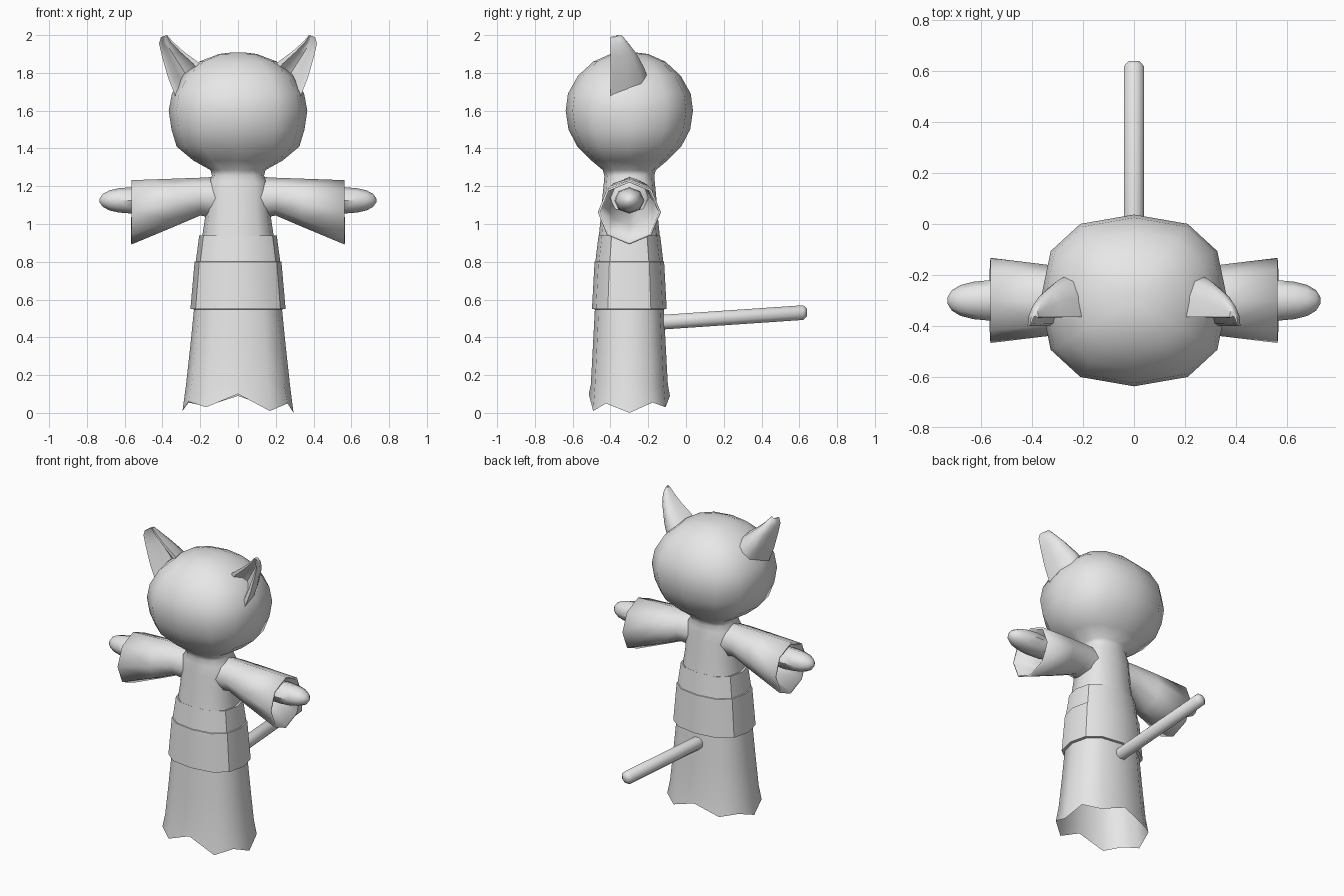
import bpy, bmesh, math

if "Cube" in bpy.data.objects:
    bpy.data.objects.remove(bpy.data.objects["Cube"])

Y0 = -0.30  # depth of the body axis

grey = bpy.data.materials.new("plain grey")
grey.diffuse_color = (0.8, 0.8, 0.8, 1)
grey.use_nodes = True
grey.node_tree.nodes["Principled BSDF"].inputs["Base Color"].default_value = grey.diffuse_color


def loft(name, rings, cap_start=True, cap_end=True, thickness=0.0, angle=50):
    """Skin a list of equally long closed rings and shade the result."""
    bm = bmesh.new()
    rows = [[bm.verts.new(p) for p in ring] for ring in rings]
    n = len(rows[0])
    for a, b in zip(rows, rows[1:]):
        for i in range(n):
            j = (i + 1) % n
            bm.faces.new((a[i], a[j], b[j], b[i]))
    if cap_start:
        bm.faces.new(rows[0])
    if cap_end:
        bm.faces.new(rows[-1])
    bmesh.ops.recalc_face_normals(bm, faces=bm.faces)
    mesh = bpy.data.meshes.new(name)
    bm.to_mesh(mesh)
    bm.free()
    mesh.materials.append(grey)
    obj = bpy.data.objects.new(name, mesh)
    bpy.context.collection.objects.link(obj)
    bpy.ops.object.select_all(action='DESELECT')
    obj.select_set(True)
    bpy.context.view_layer.objects.active = obj
    bpy.ops.object.shade_smooth_by_angle(angle=math.radians(angle))
    if thickness:
        mod = obj.modifiers.new("wall", 'SOLIDIFY')
        mod.thickness = thickness
        mod.offset = -1
    return obj


def spow(v, e):
    return math.copysign(abs(v) ** e, v) if abs(v) > 1e-6 else 0.0


def level(z, rx, ry, n=12, e=0.8):
    """Horizontal ring, slightly squared; z may be a function of the step."""
    pts = []
    for i in range(n):
        a = 2 * math.pi * i / n
        h = z(i) if callable(z) else z
        pts.append((rx * spow(math.cos(a), e), Y0 + ry * spow(math.sin(a), e), h))
    return pts


def upright(x, zc, ry, rz, n=8):
    """Ring facing along x."""
    return [(x, Y0 + ry * math.sin(2 * math.pi * i / n),
             zc + rz * math.cos(2 * math.pi * i / n)) for i in range(n)]


# Head, neck and torso in one skin
loft("head_and_torso", [level(*r) for r in (
    (0.90, 0.190, 0.165), (0.95, 0.187, 0.160), (1.05, 0.172, 0.150),
    (1.15, 0.170, 0.142), (1.22, 0.160, 0.135), (1.255, 0.138, 0.132),
    (1.285, 0.145, 0.140), (1.335, 0.235, 0.200), (1.41, 0.325, 0.275),
    (1.50, 0.352, 0.322), (1.60, 0.367, 0.337), (1.69, 0.350, 0.325),
    (1.785, 0.295, 0.272), (1.86, 0.205, 0.190), (1.90, 0.100, 0.100),
    (1.908, 0.035, 0.035))])

# Two-layer sash
loft("upper_sash", [level(*r) for r in (
    (0.935, 0.185, 0.150), (0.94, 0.205, 0.163), (0.80, 0.224, 0.180),
    (0.79, 0.210, 0.170))], False, False, angle=30)
loft("lower_sash", [level(*r) for r in (
    (0.805, 0.215, 0.172), (0.80, 0.230, 0.184), (0.55, 0.252, 0.198),
    (0.548, 0.230, 0.182))], False, False, angle=30)

# Skirt with a ragged hem
hem = (0.0, 0.055, 0.03, 0.09, 0.035, 0.055, 0.01, 0.06, 0.03, 0.10, 0.01, 0.05)
loft("skirt", [level(0.60, 0.228, 0.180), level(0.35, 0.253, 0.193),
               level(0.15, 0.275, 0.204), level(lambda i: hem[i], 0.294, 0.215)],
     False, False)

# Tail, a straight octagonal rod with a chamfered tip
tail = []
for y, r in ((-0.16, 0.042), (0.62, 0.042), (0.64, 0.022)):
    zc = 0.482 + (y + 0.10) * 0.068
    tail.append([(r * math.cos(math.pi * (i + 0.5) / 4), y,
                  zc + r * math.sin(math.pi * (i + 0.5) / 4)) for i in range(8)])
loft("tail", tail)

# Ear rows: outer x, z, inner x, z, depth of the back
EAR = ((0.325, 1.66, 0.16, 1.80, 0.19), (0.372, 1.78, 0.215, 1.86, 0.165),
       (0.403, 1.89, 0.290, 1.915, 0.12), (0.418, 1.955, 0.345, 1.965, 0.075),
       (0.408, 1.99, 0.375, 2.00, 0.04))


def ear_ring(side, ox, oz, ix, iz, depth):
    """D-shaped ring with a hollow front."""
    def point(t, d):
        return (side * (ox + (ix - ox) * t), -0.40 + 0.035 * t + d, oz + (iz - oz) * t)
    back = [point((1 - math.cos(math.pi * k / 6)) / 2,
                  depth * math.sin(math.pi * k / 6)) for k in range(7)]
    cup = [point(t, depth * d) for t, d in ((0.86, 0.03), (0.7, 0.35), (0.5, 0.48),
                                          (0.3, 0.35), (0.14, 0.03))]
    return back + cup


for side, label in ((-1, "left"), (1, "right")):
    # Flared open sleeve: x, top, bottom, half depth
    sleeve = [(0.08, 1.252, 1.02, 0.105), (0.20, 1.245, 1.045, 0.118),
              (0.34, 1.24, 0.985, 0.140), (0.563, 1.232, 0.892, 0.167)]
    loft(label + "_sleeve", [upright(side * x, (t + b) / 2, ry, (t - b) / 2)
                             for x, t, b, ry in sleeve], True, False, 0.012)
    # Rounded mitten hand
    hand = [(0.36, 0.05), (0.46, 0.072), (0.56, 0.076), (0.63, 0.070),
            (0.68, 0.058), (0.715, 0.038), (0.732, 0.012)]
    loft(label + "_hand", [upright(side * x, 1.125, r * 1.05, r * 0.92)
                           for x, r in hand])
    loft(label + "_ear", [ear_ring(side, *r) for r in EAR], angle=55)
